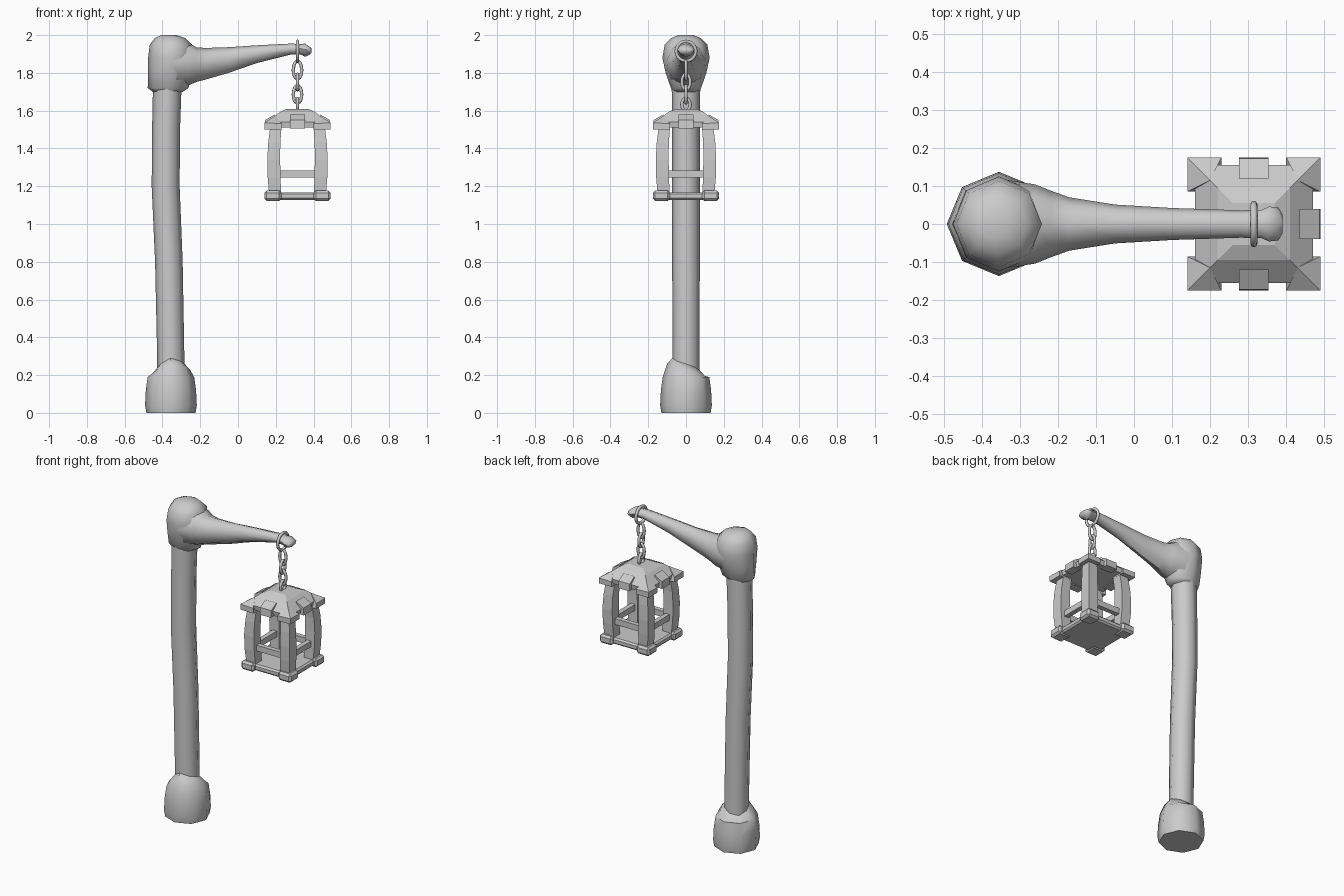
import bpy, bmesh
from math import sin, cos, pi, radians

if "Cube" in bpy.data.objects:
    bpy.data.objects.remove(bpy.data.objects["Cube"])

CX = 0.315  # lantern axis


def make(name, bm, loc=(0, 0, 0), smooth=None):
    bmesh.ops.recalc_face_normals(bm, faces=bm.faces)
    me = bpy.data.meshes.new(name)
    bm.to_mesh(me)
    bm.free()
    ob = bpy.data.objects.new(name, me)
    ob.location = loc
    bpy.context.collection.objects.link(ob)
    if smooth:
        bpy.ops.object.select_all(action='DESELECT')
        ob.select_set(True)
        bpy.context.view_layer.objects.active = ob
        bpy.ops.object.shade_smooth_by_angle(angle=radians(smooth))
    return ob


def loft(rings):
    bm = bmesh.new()
    vs = [[bm.verts.new(p) for p in r] for r in rings]
    n = len(vs[0])
    for a, b in zip(vs, vs[1:]):
        for i in range(n):
            j = (i + 1) % n
            bm.faces.new((a[i], a[j], b[j], b[i]))
    bm.faces.new(vs[0])
    bm.faces.new(vs[-1])
    return bm


def upright(z, cx, rx, ry, n=8):
    return [(cx + rx * cos(2 * pi * k / n), ry * sin(2 * pi * k / n), z) for k in range(n)]


def square(z, c, h, cy=None):
    cy = c if cy is None else cy
    return [(c + sx * h, cy + sy * h, z) for sx, sy in ((-1, -1), (1, -1), (1, 1), (-1, 1))]


def box(x0, x1, y0, y1, z0, z1):
    return loft([[(x0, y0, z), (x1, y0, z), (x1, y1, z), (x0, y1, z)] for z in (z0, z1)])


def mirror_xy(ob):
    m = ob.modifiers.new("mirror", 'MIRROR')
    m.use_axis = (True, True, False)


def bevel(ob, w):
    b = ob.modifiers.new("bevel", 'BEVEL')
    b.width = w
    b.segments = 1


# Bent octagonal post
make("post", loft([upright(z, c, r, r) for z, c, r in (
    (0.02, -0.355, 0.072), (0.3, -0.356, 0.072), (0.8, -0.366, 0.073),
    (1.2, -0.383, 0.074), (1.5, -0.381, 0.074), (1.78, -0.373, 0.076))]), smooth=50)

# Bulging foot with an uneven top rim
rings = [upright(z, -0.355, r, r) for z, r in (
    (0, 0.13), (0.04, 0.137), (0.12, 0.133), (0.19, 0.123), (0.22, 0.1))]
rim = (0.26, 0.24, 0.225, 0.215, 0.235, 0.26, 0.29, 0.275)
rings[-1] = [(x, y, h - 0.03) for (x, y, z), h in zip(rings[-1], rim)]
rings.append([(x, y, h) for (x, y, z), h in zip(upright(0, -0.357, 0.073, 0.073), rim)])
make("foot", loft(rings), smooth=50)

# Knob at the top of the post
make("head", loft([upright(*r) for r in (
    (1.70, -0.372, 0.08, 0.068), (1.72, -0.37, 0.108, 0.08), (1.80, -0.36, 0.116, 0.108),
    (1.88, -0.355, 0.121, 0.125), (1.95, -0.355, 0.112, 0.113),
    (1.985, -0.36, 0.08, 0.078), (2.0, -0.365, 0.04, 0.04))]), smooth=50)

# Tapering arm: x, top, bottom, half width
arm = []
for x, t, b, w in ((-0.36, 1.97, 1.72, 0.12), (-0.26, 1.96, 1.735, 0.104), (-0.22, 1.935, 1.752, 0.088),
                   (-0.17, 1.932, 1.765, 0.07), (-0.05, 1.936, 1.80, 0.051), (0.1, 1.946, 1.852, 0.042),
                   (0.28, 1.955, 1.897, 0.036), (0.335, 1.953, 1.897, 0.037), (0.355, 1.955, 1.885, 0.046),
                   (0.38, 1.938, 1.897, 0.043), (0.39, 1.93, 1.908, 0.025)):
    mid = b + (t - b) * 0.55
    ring = []
    for k in range(8):
        s, c = sin(pi * k / 4), cos(pi * k / 4)
        ring.append((x, w * c, mid + s * ((t - mid) if s > 0 else (mid - b))))
    arm.append(ring)
make("arm", loft(arm), smooth=50)


# Chain: oval links, alternating direction
def link(name, z, half_w, half_h, r, side):
    rings = []
    bm = bmesh.new()
    n, m = 20, 8
    for i in range(n):
        a = 2 * pi * i / n
        ring = []
        for k in range(m):
            q = 2 * pi * k / m
            u = cos(a) * (half_w - r + r * cos(q))
            v = sin(a) * (half_h - r + r * cos(q))
            d = r * sin(q)
            ring.append(bm.verts.new((d, u, v) if side else (u, d, v)))
        rings.append(ring)
    for i in range(n):
        a, b = rings[i], rings[(i + 1) % n]
        for k in range(m):
            bm.faces.new((a[k], a[(k + 1) % m], b[(k + 1) % m], b[k]))
    make(name, bm, (CX, 0, z), 60)


link("arm_ring", 1.915, 0.061, 0.061, 0.009, True)
for i, (z, h) in enumerate(((1.815, 0.056), (1.752, 0.05), (1.686, 0.054), (1.632, 0.042))):
    link(f"chain_link_{i + 1}", z, 0.031, h, 0.009, i % 2 == 1)

at = (CX, 0, 0)
# Lantern floor and its corner blocks
bevel(make("lantern_floor", box(-0.155, 0.155, -0.155, 0.155, 1.128, 1.168), at), 0.01)
ob = make("floor_corners", box(0.085, 0.175, 0.085, 0.175, 1.122, 1.177), at)
bevel(ob, 0.012)
mirror_xy(ob)

# Bowed corner posts
ob = make("lantern_posts", loft([square(z, c, h) for z, c, h in (
    (1.165, 0.119, 0.032), (1.25, 0.124, 0.034), (1.34, 0.126, 0.034),
    (1.43, 0.123, 0.032), (1.52, 0.114, 0.03))]), at)
mirror_xy(ob)

# Curved hip roof
make("lantern_roof", loft([square(z, 0, h) for z, h in (
    (1.51, 0.15), (1.54, 0.155), (1.592, 0.095), (1.61, 0.055))]), at)

# Sloped corner caps on the roof
cap = box(0.085, 0.175, 0.085, 0.175, 1.50, 1.53)
cap.verts.ensure_lookup_table()
top = [v for v in cap.verts if v.co.z > 1.52]
for v in top:
    inner = (v.co.x < 0.1) + (v.co.y < 0.1)
    if inner == 2:
        v.co = (0.115, 0.115, 1.575)
    elif inner == 1:
        v.co.z = 1.532
    else:
        v.co.z = 1.535
corner = max(top, key=lambda v: v.co.x + v.co.y)
peak = min(top, key=lambda v: v.co.x + v.co.y)
bmesh.ops.connect_verts(cap, verts=[corner, peak])
mirror_xy(make("roof_corner_caps", cap, at))

# Rails and eave tiles, one per side
for i in range(4):
    ob = make(f"lantern_rail_{i + 1}", box(-0.1, 0.1, -0.135, -0.105, 1.245, 1.282), at)
    ob.rotation_euler.z = i * pi / 2
    tile = loft([[(s, -0.175, 1.505), (s, -0.12, 1.505), (s, -0.12, 1.58), (s, -0.172, 1.55)]
                 for s in (-0.039, 0.039)])
    ob = make(f"eave_tile_{i + 1}", tile, at)
    ob.rotation_euler.z = i * pi / 2
